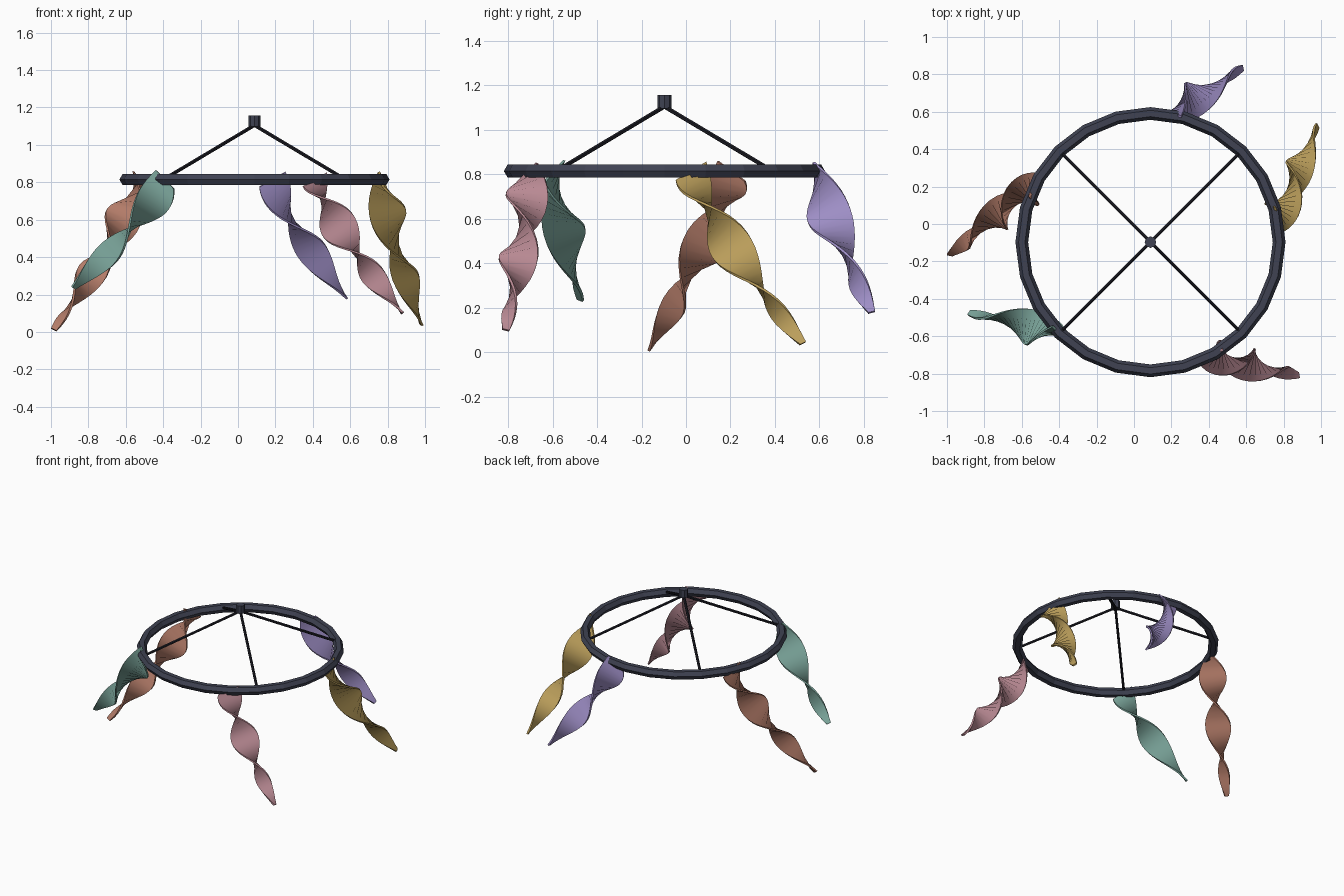
import bpy, bmesh
from math import radians, sin, cos, pi
from mathutils import Vector

if "Cube" in bpy.data.objects:
    bpy.data.objects.remove(bpy.data.objects["Cube"])

CX, CY, RING_Z, RING_R = 0.088, -0.097, 0.815, 0.688


def material(name, rgb):
    m = bpy.data.materials.new(name)
    m.diffuse_color = (*rgb, 1)
    m.use_nodes = True
    m.node_tree.nodes["Principled BSDF"].inputs["Base Color"].default_value = m.diffuse_color
    return m


def finish(name, mat):
    ob = bpy.context.object
    ob.name = name
    ob.data.materials.append(mat)
    return ob


def rod(name, a, b, radius, sides, mat):
    a, b = Vector(a), Vector(b)
    bpy.ops.mesh.primitive_cylinder_add(
        vertices=sides, radius=radius, depth=(b - a).length,
        location=(a + b) / 2, rotation=(b - a).to_track_quat('Z', 'Y').to_euler())
    return finish(name, mat)


def ribbon(name, angle, tip, turn, mat, steps=28, thick=0.006):
    """Twisted strip that hangs from the ring and swings outward to a pointed tip."""
    radial = Vector((cos(radians(angle)), sin(radians(angle)), 0))
    start = Vector((CX, CY, RING_Z)) + radial * RING_R
    reach = Vector(tip) - start
    axis = reach.normalized()
    e1 = radial.cross(axis).normalized()
    e2 = axis.cross(e1)
    bm = bmesh.new()
    rows = []
    for i in range(steps + 1):
        t = i / steps
        s = t ** 1.25
        c = start + Vector((reach.x * s, reach.y * s, reach.z * t))
        phi = -radians(turn) * t
        w = e1 * cos(phi) + e2 * sin(phi)
        n = axis.cross(w)
        half = 0.1 * sin(pi * (0.3 + 0.65 * t))
        rows.append([bm.verts.new(c + w * half * sx + n * thick * sy)
                     for sx, sy in ((-1, -1), (1, -1), (1, 1), (-1, 1))])
    for a, b in zip(rows, rows[1:]):
        for k in range(4):
            bm.faces.new((a[k], a[(k + 1) % 4], b[(k + 1) % 4], b[k]))
    bm.faces.new(rows[0][::-1])
    bm.faces.new(rows[-1])
    bmesh.ops.recalc_face_normals(bm, faces=bm.faces)
    me = bpy.data.meshes.new(name)
    bm.to_mesh(me)
    bm.free()
    ob = bpy.data.objects.new(name, me)
    bpy.context.collection.objects.link(ob)
    me.materials.append(mat)
    bpy.ops.object.select_all(action='DESELECT')
    ob.select_set(True)
    bpy.context.view_layer.objects.active = ob
    bpy.ops.object.shade_smooth_by_angle(angle=radians(35))


frame_mat = material("dark_frame", (0.05, 0.055, 0.085))
wire_mat = material("black_wire", (0.012, 0.012, 0.018))

# Faceted ring
bpy.ops.mesh.primitive_torus_add(major_segments=24, minor_segments=6,
                                 major_radius=RING_R, minor_radius=0.034,
                                 location=(CX, CY, RING_Z))
finish("ring", frame_mat)

# Hub and four support wires
rod("hub", (CX, CY, 1.097), (CX, CY, 1.157), 0.031, 8, frame_mat)
for k in range(4):
    a = radians(45 + 90 * k)
    rod(f"support_wire_{k + 1}", (CX, CY, 1.105),
        (CX + RING_R * cos(a), CY + RING_R * sin(a), RING_Z), 0.01, 6, wire_mat)

# Twisted hanging ribbons: colour, ring angle, tip, twist in degrees
for name, angle, tip, turn, rgb in (
        ("gold", 10, (0.98, 0.525, 0.04), 378, (0.52, 0.36, 0.11)),
        ("purple", 82, (0.58, 0.835, 0.18), 280, (0.34, 0.27, 0.56)),
        ("orange", 154, (-0.985, -0.165, 0.012), 475, (0.45, 0.2, 0.14)),
        ("teal", 226, (-0.88, -0.475, 0.235), 268, (0.2, 0.38, 0.33)),
        ("pink", 298, (0.88, -0.81, 0.1), 440, (0.48, 0.25, 0.29))):
    ribbon(f"{name}_ribbon", angle, tip, turn, material(name, rgb))
